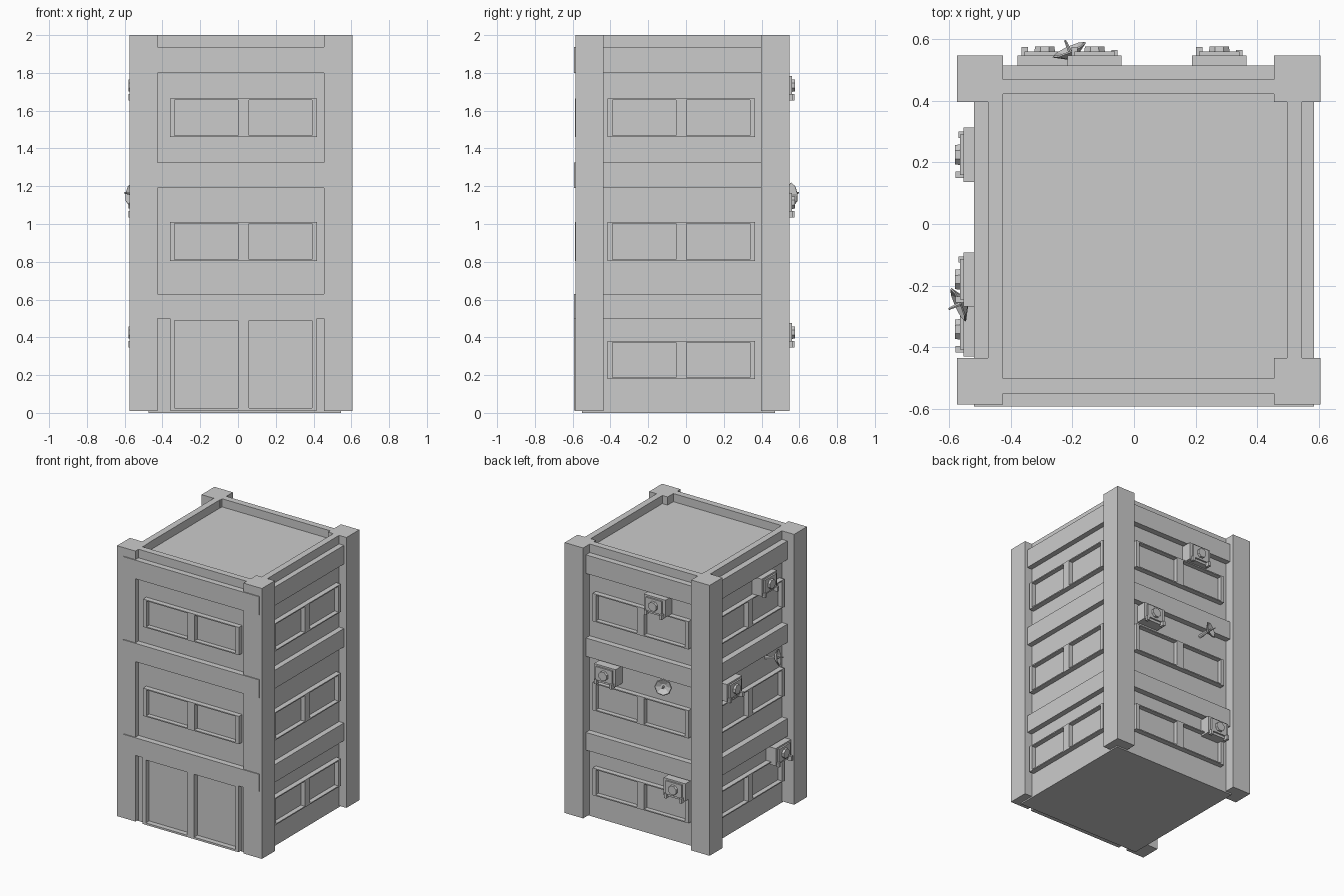
import bpy, bmesh, math
from mathutils import Matrix, Vector

if "Cube" in bpy.data.objects:
    bpy.data.objects.remove(bpy.data.objects["Cube"])

CX, CY = 0.035, -0.04          # body centre
HALF = 0.51                    # half width of the walls


def add_box(bm, x0, x1, y0, y1, z0, z1):
    m = Matrix.Translation(((x0 + x1) / 2, (y0 + y1) / 2, (z0 + z1) / 2))
    m = m @ Matrix.Diagonal((x1 - x0, y1 - y0, z1 - z0, 1))
    return bmesh.ops.create_cube(bm, size=1, matrix=m)


def add_cone(bm, sides, r1, r2, start, end, spin=0.0):
    # tapered prism between two points
    a, b = Vector(start), Vector(end)
    m = Matrix.Translation((a + b) / 2) @ (b - a).to_track_quat('Z', 'Y').to_matrix().to_4x4()
    bmesh.ops.create_cone(bm, cap_ends=True, segments=sides, radius1=r1, radius2=r2,
                          depth=(b - a).length, matrix=m @ Matrix.Rotation(spin, 4, 'Z'))


def finish(name, bm, matrix=Matrix()):
    bm.transform(matrix)
    me = bpy.data.meshes.new(name)
    bm.to_mesh(me)
    bm.free()
    ob = bpy.data.objects.new(name, me)
    bpy.context.collection.objects.link(ob)
    return ob


# walls with a sunken roof behind a parapet
bm = bmesh.new()
add_box(bm, CX - HALF, CX + HALF, CY - HALF, CY + HALF, 0, 2)
bm.faces.ensure_lookup_table()
roof = max(bm.faces, key=lambda f: f.calc_center_median().z)
bmesh.ops.inset_region(bm, faces=[roof], thickness=0.067)
ext = bmesh.ops.extrude_discrete_faces(bm, faces=[roof])
bmesh.ops.translate(bm, verts=ext['faces'][0].verts, vec=(0, 0, -0.06))
finish("walls_and_roof", bm)

# corner pillars
for side, x in (("left", -0.575), ("right", 0.455)):
    for end, y in (("front", -0.586), ("back", 0.397)):
        bm = bmesh.new()
        add_box(bm, x, x + 0.15, y, y + 0.15, 0.01, 2)
        finish(f"{end}_{side}_pillar", bm)

# floor bands
for i, (z0, z1) in enumerate(((0.50, 0.63), (1.19, 1.325), (1.80, 1.937))):
    bm = bmesh.new()
    add_box(bm, -0.52, 0.585, -0.593, 0.514, z0, z1)
    finish(f"floor_band_{i + 1}", bm)


# framed double opening; local u runs along the wall, -y points outward
def opening(name, turn, u, z0, z1, depth=0.038, rail=0.008):
    m = Matrix.Translation((CX, CY, 0)) @ Matrix.Rotation(turn * math.pi / 2, 4, 'Z')
    out, wall = -HALF - depth, -HALF + 0.01
    bm = bmesh.new()
    for a, b in ((-0.39, -0.364), (-0.028, 0.028), (0.364, 0.39)):
        add_box(bm, u + a, u + b, out, wall, z0, z1)
    for a, b in ((-0.364, -0.028), (0.028, 0.364)):
        add_box(bm, u + a, u + b, out, wall, z0, z0 + rail)
        add_box(bm, u + a, u + b, out, wall, z1 - rail, z1)
        add_box(bm, u + a, u + b, -HALF - 0.004, wall, z0 + rail, z1 - rail)
    finish(name, bm, m)


rows = ((0.18, 0.38), (0.805, 1.01), (1.46, 1.665))
for turn, (side, u) in enumerate((("front", -0.006), ("right", 0.014),
                                  ("back", 0.02), ("left", -0.02))):
    for i, (z0, z1) in enumerate(rows):
        if side == "front" and i == 0:
            opening("front_door", turn, u, 0.012, 0.503, 0.043, 0.014)
        else:
            opening(f"{side}_window_{i + 1}", turn, u, z0, z1)


# air conditioner on the back wall, x is its centre, z its underside
def air_conditioner(name, x, z, m):
    bm = bmesh.new()
    add_box(bm, x - 0.088, x + 0.088, 0.46, 0.548, z + 0.012, z + 0.14)
    add_box(bm, x - 0.066, x + 0.066, 0.548, 0.56, z + 0.03, z + 0.128)      # face plate
    add_cone(bm, 8, 0.037, 0.034, (x, 0.555, z + 0.078), (x, 0.576, z + 0.078), math.pi / 8)
    add_box(bm, x - 0.075, x - 0.055, 0.54, 0.575, z, z + 0.034)            # feet
    add_box(bm, x + 0.055, x + 0.075, 0.54, 0.565, z, z + 0.034)
    finish(name, bm, m)


# dish aerial with wall arm and feed horn
def dish(name, m):
    c, n = Vector((-0.21, 0.565, 1.16)), Vector((-0.40, 0.90, 0.15)).normalized()
    bm = bmesh.new()
    m_d = Matrix.Translation(c) @ n.to_track_quat('Z', 'Y').to_matrix().to_4x4()
    rings = []
    for r, h in ((0.022, -0.024), (0.06, 0.0), (0.055, 0.004), (0.02, -0.014)):
        rings.append([bm.verts.new(m_d @ Vector((r * math.cos(k * math.pi / 4),
                                                 r * math.sin(k * math.pi / 4), h)))
                      for k in range(8)])
    for a, b in zip(rings, rings[1:]):
        for k in range(8):
            j = (k + 1) % 8
            bm.faces.new((a[k], a[j], b[j], b[k]))
    bm.faces.new(rings[0][::-1])
    bm.faces.new(rings[-1])
    add_cone(bm, 6, 0.008, 0.004, c - n * 0.015, c + n * 0.035)
    add_cone(bm, 6, 0.012, 0.012, (-0.19, 0.46, 1.14), c - n * 0.02)
    bmesh.ops.recalc_face_normals(bm, faces=bm.faces)
    finish(name, bm, m)


# the same fittings on the back and, turned a quarter, on the left
turned = Matrix.Translation((-0.005, -0.052, 0)) @ Matrix.Rotation(math.pi / 2, 4, 'Z')
for side, m in (("back", Matrix()), ("left", turned)):
    for level, x, z in (("lower", -0.29, 0.347), ("middle", 0.277, 1.035), ("upper", -0.128, 1.655)):
        air_conditioner(f"{side}_{level}_air_conditioner", x, z, m)
    dish(f"{side}_dish_aerial", m)
